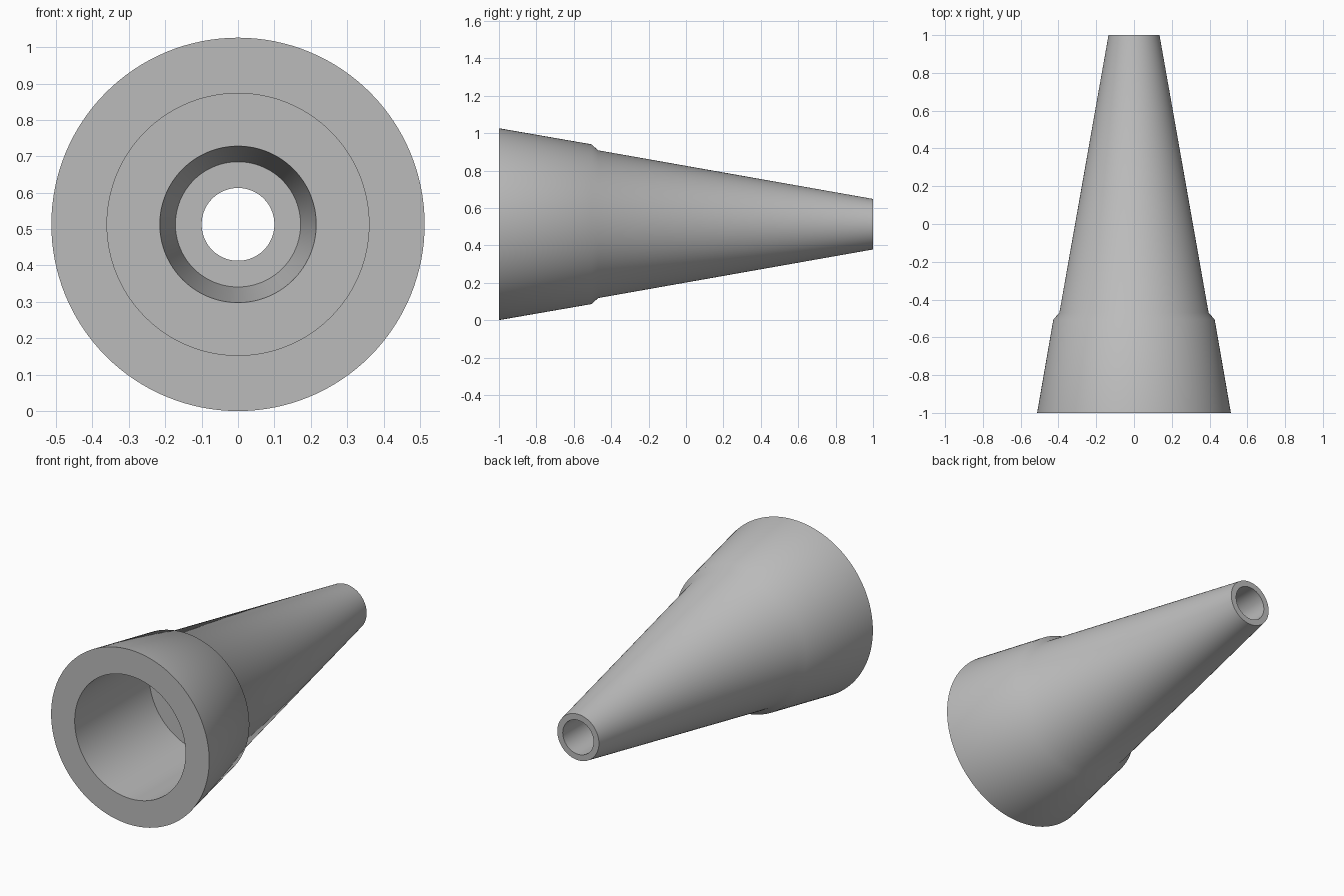
import bpy, bmesh, math
from mathutils import Vector

cube = bpy.data.objects.get("Cube")
if cube:
    bpy.data.objects.remove(cube, do_unlink=True)

# Plain grey material
grey = bpy.data.materials.new("mid_grey")
grey.use_nodes = True
colour = (0.5, 0.5, 0.5, 1)
grey.diffuse_color = colour
grey.node_tree.nodes["Principled BSDF"].inputs["Base Color"].default_value = colour


def lathe(name, profile, height, steps=128):
    """Turn a closed (radius, y) profile about a horizontal axis."""
    bm = bmesh.new()
    verts = [bm.verts.new((r, y, height)) for r, y in profile]
    edges = [bm.edges.new((v, verts[i - 1])) for i, v in enumerate(verts)]
    bmesh.ops.spin(bm, geom=verts + edges, cent=Vector((0, 0, height)),
                   axis=(0, 1, 0), angle=2 * math.pi, steps=steps)
    bmesh.ops.remove_doubles(bm, verts=bm.verts, dist=0.0005)
    bmesh.ops.recalc_face_normals(bm, faces=bm.faces)
    mesh = bpy.data.meshes.new(name)
    bm.to_mesh(mesh)
    bm.free()
    obj = bpy.data.objects.new(name, mesh)
    bpy.context.collection.objects.link(obj)
    mesh.materials.append(grey)
    bpy.ops.object.select_all(action="DESELECT")
    obj.select_set(True)
    bpy.context.view_layer.objects.active = obj
    bpy.ops.object.shade_smooth_by_angle(angle=math.radians(40))
    return obj


# Tapered outside: collar, bevelled shoulder, long cone
outside = [(0.513, -1), (0.427, -0.505), (0.395, -0.47), (0.135, 1)]
# Stepped inside, back to front: narrow bore, tapered bore, wide socket
inside = [(0.1, 1), (0.1, -0.06), (0.172, -0.06),
          (0.215, -0.31), (0.36, -0.31), (0.36, -1)]
lathe("tapered_nozzle", outside + inside, 0.513)
